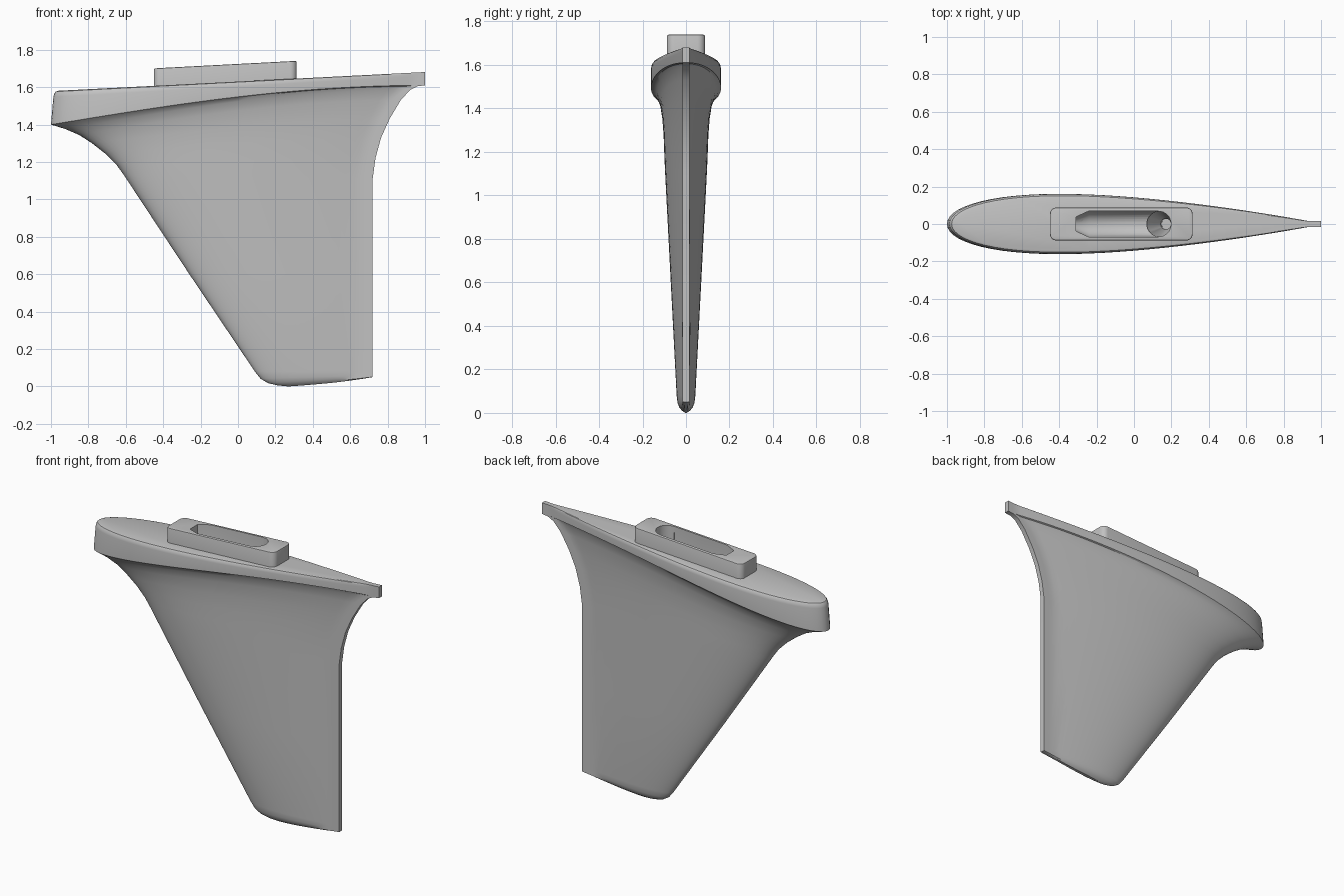
import bpy, bmesh, math

cube = bpy.data.objects.get("Cube")
if cube:
    bpy.data.objects.remove(cube, do_unlink=True)

grey = bpy.data.materials.new("plain grey")
grey.use_nodes = True
colour = (0.54, 0.54, 0.54, 1)
grey.diffuse_color = colour
grey.node_tree.nodes["Principled BSDF"].inputs["Base Color"].default_value = colour


def loft(name, rings):
    """Skin closed rings of equal length and cap both ends."""
    bm = bmesh.new()
    rows = [[bm.verts.new(p) for p in ring] for ring in rings]
    n = len(rows[0])
    for a, b in zip(rows, rows[1:]):
        for i in range(n):
            j = (i + 1) % n
            bm.faces.new((a[i], a[j], b[j], b[i]))
    bm.faces.new(rows[0])
    bm.faces.new(rows[-1])
    bmesh.ops.recalc_face_normals(bm, faces=bm.faces)
    mesh = bpy.data.meshes.new(name)
    bm.to_mesh(mesh)
    bm.free()
    mesh.materials.append(grey)
    obj = bpy.data.objects.new(name, mesh)
    bpy.context.collection.objects.link(obj)
    return obj


def foil(s):
    """Half thickness of a streamlined section, peak 1."""
    return 2.969 * math.sqrt(s) - 1.26 * s - 3.516 * s**2 + 2.843 * s**3 - 1.015 * s**4


def section(xl, zl, xt, zt, thick, bow):
    """Foil ring from leading to trailing edge, bowed upwards along its chord."""
    right, left = [], []
    count = 36
    for i in range(count + 1):
        s = (1 - math.cos(math.pi * i / count)) / 2
        f = s + bow * (math.sin(s * math.pi / 2) - s)
        x, z = xl + (xt - xl) * s, zl + (zt - zl) * f
        y = 0 if i == 0 else max(thick * foil(s), min(0.015, thick * 0.8) * min(1, 8 * s))
        right.append((x, -y, z))
        left.append((x, y, z))
    return right + left[:0:-1]


# Fin: rounded tip, straight blade, flared root, flange
fin = loft("fin", [section(*row) for row in (
    (0.27, 0.000, 0.72, 0.050, 0.010, -0.6),
    (0.21, 0.006, 0.72, 0.051, 0.022, -0.4),
    (0.16, 0.018, 0.72, 0.053, 0.032, 0),
    (0.12, 0.042, 0.72, 0.060, 0.039, 0),
    (0.09, 0.080, 0.72, 0.080, 0.043, 0),
    (-0.26, 0.600, 0.72, 0.600, 0.070, 0),
    (-0.61, 1.130, 0.72, 1.110, 0.097, 0.2),
    (-0.65, 1.185, 0.735, 1.220, 0.100, 0.5),
    (-0.71, 1.245, 0.765, 1.330, 0.103, 0.7),
    (-0.78, 1.300, 0.81, 1.430, 0.109, 0.9),
    (-0.85, 1.345, 0.87, 1.530, 0.120, 1),
    (-0.92, 1.375, 0.92, 1.585, 0.136, 1),
    (-0.97, 1.391, 0.96, 1.605, 0.150, 1),
    (-1.00, 1.400, 1.00, 1.610, 0.161, 1),
    (-0.987, 1.548, 1.00, 1.660, 0.161, 0),
    (-0.983, 1.565, 1.00, 1.672, 0.158, 0),
    (-0.975, 1.576, 1.00, 1.679, 0.151, 0),
    (-0.960, 1.581, 1.00, 1.681, 0.140, 0),
)])


# Mounting block with rounded corners and a gently arched top
def block_ring(inset, drop):
    pts = []
    r, hx, hy, cx = 0.035, 0.382, 0.088, -0.068
    for k, (sx, sy) in enumerate(((1, 1), (-1, 1), (-1, -1), (1, -1))):
        for i in range(7):
            a = math.pi / 2 * (k + i / 6)
            x = cx + sx * (hx - r) + (r - inset) * math.cos(a)
            y = sy * (hy - r) + (r - inset) * math.sin(a)
            t = (x - cx) / hx
            pts.append((x, y, 1.72 + 0.02 * t + 0.004 * (1 - t * t) - drop))
    return pts


block = loft("mounting_block", [block_ring(0, 0.13), block_ring(0, 0.008),
                                block_ring(0.002, 0.002), block_ring(0.008, 0)])


# Cutters: round-bottomed slot with tapered nose, and a leaning screw hole
def trough(x, r):
    arc = [math.pi * (1 + i / 16) for i in range(17)]
    pts = [(x, r * math.cos(a), 1.63 + r * math.sin(a)) for a in arc]
    return pts + [(x, r, 1.85), (x, -r, 1.85)]


def disc(x, z, r):
    return [(x + r * math.cos(i * math.tau / 32), r * math.sin(i * math.tau / 32), z)
            for i in range(32)]


slot = loft("slot_cutter", [trough(-0.31, 0.038), trough(-0.24, 0.07), trough(0.13, 0.07)])
hole = loft("hole_cutter", [disc(0.175, 1.3, 0.028), disc(0.17, 1.45, 0.028),
                            disc(0.135, 1.55, 0.066), disc(0.126, 1.85, 0.07)])

for target in (fin, block):
    for cutter in (slot, hole):
        cut = target.modifiers.new("cut", "BOOLEAN")
        cut.operation = "DIFFERENCE"
        cut.solver = "EXACT"
        cut.object = cutter
    graph = bpy.context.evaluated_depsgraph_get()
    mesh = bpy.data.meshes.new_from_object(target.evaluated_get(graph))
    target.modifiers.clear()
    target.data = mesh

for cutter in (slot, hole):
    bpy.data.objects.remove(cutter, do_unlink=True)

# Smooth shading with crisp edges
bpy.ops.object.select_all(action="DESELECT")
for obj in (fin, block):
    obj.select_set(True)
bpy.context.view_layer.objects.active = fin
bpy.ops.object.shade_smooth_by_angle(angle=math.radians(30))
